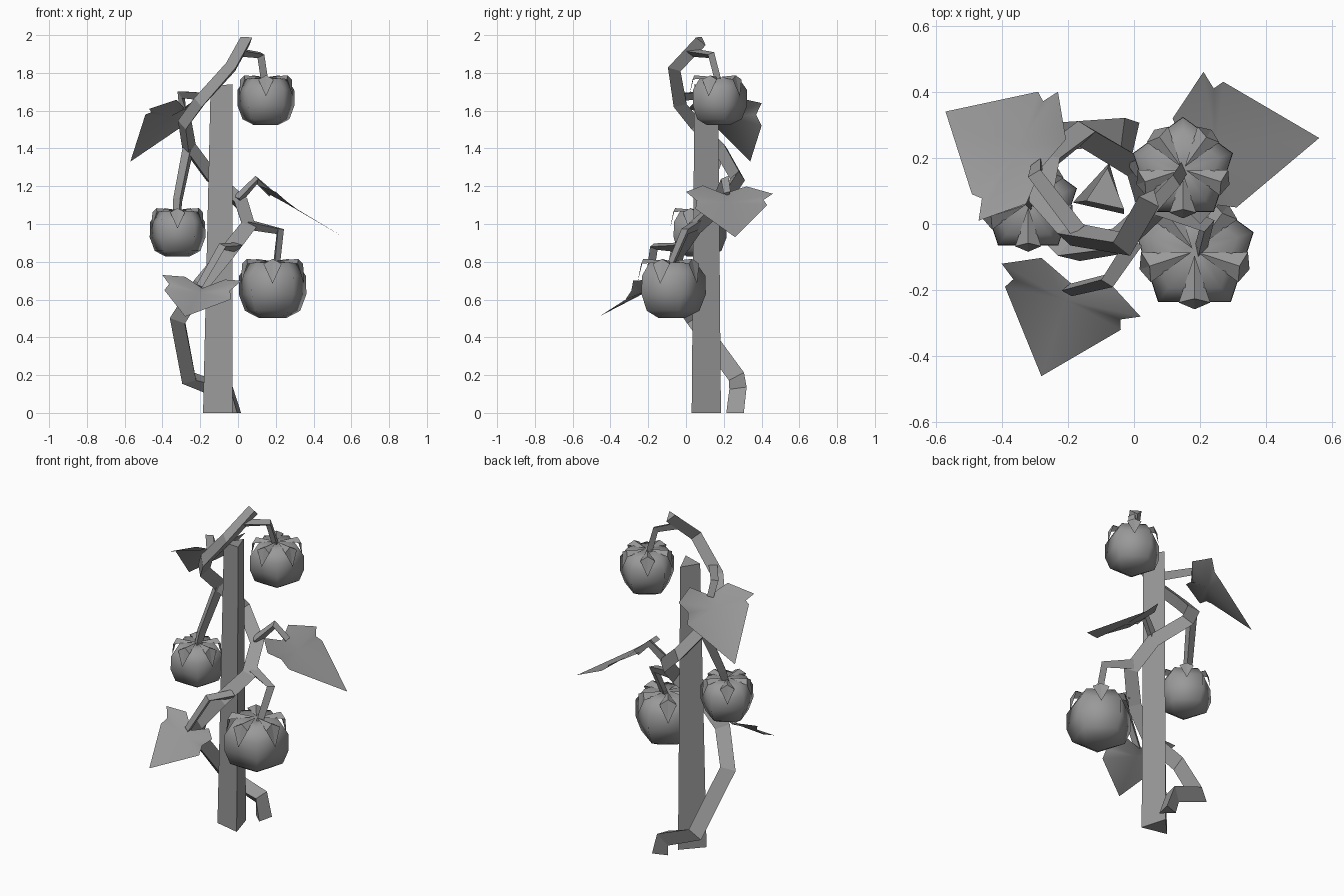
import bpy, bmesh, math
from mathutils import Vector

if "Cube" in bpy.data.objects:
    bpy.data.objects.remove(bpy.data.objects["Cube"])

GREY = (0.32, 0.32, 0.32, 1)
mat = bpy.data.materials.new("plain grey")
mat.use_nodes = True
mat.diffuse_color = GREY
mat.node_tree.nodes["Principled BSDF"].inputs["Base Color"].default_value = GREY


def finish(name, bm, smooth=False, closed=True):
    if closed:
        bmesh.ops.recalc_face_normals(bm, faces=bm.faces)
    mesh = bpy.data.meshes.new(name)
    bm.to_mesh(mesh)
    bm.free()
    mesh.materials.append(mat)
    for p in mesh.polygons:
        p.use_smooth = smooth
    obj = bpy.data.objects.new(name, mesh)
    bpy.context.collection.objects.link(obj)


def loft(bm, rings):
    """Bridge rings of points and cap both ends."""
    rows = [[bm.verts.new(p) for p in ring] for ring in rings]
    n = len(rows[0])
    for a, b in zip(rows, rows[1:]):
        for i in range(n):
            j = (i + 1) % n
            bm.faces.new((a[i], a[j], b[j], b[i]))
    bm.faces.new(rows[0])
    bm.faces.new(rows[-1])


def stem(name, path, radii):
    """Three-sided stem swept along a path, tapering, cut flat at the ground."""
    pts = [Vector(p) for p in path]
    last = len(pts) - 1
    normal = Vector((0.3, -1, 0.2))
    rings = []
    for k, p in enumerate(pts):
        t = (pts[min(k + 1, last)] - pts[max(k - 1, 0)]).normalized()
        normal = (normal - t * normal.dot(t)).normalized()
        side = t.cross(normal)
        r = radii[0] + (radii[1] - radii[0]) * k / last
        ring = [p + r * (normal * math.cos(a) + side * math.sin(a))
                for a in (math.tau * i / 3 for i in range(3))]
        for v in ring:
            v.z = 0 if p.z == 0 else max(v.z, 0)
        rings.append(ring)
    bm = bmesh.new()
    loft(bm, rings)
    finish(name, bm)


def polar(c, r, angle, z):
    return Vector(c) + Vector((r * math.cos(angle), r * math.sin(angle), z))


def fruit(name, centre, size):
    """Five-sided rounded fruit with a pointed sepal over each side."""
    profile = [(0.42, -0.86), (0.82, -0.66), (1.0, -0.2), (0.99, 0.32), (0.72, 0.7), (0.15, 0.66)]
    bm = bmesh.new()
    loft(bm, [[polar(centre, r * size, math.radians(18 + 72 * i), z * size) for i in range(5)]
              for r, z in profile])
    finish(name, bm, smooth=True)

    bm = bmesh.new()
    for i in range(5):
        a = math.radians(-90 + 72 * i)

        def pt(r, z, turn=0):
            return bm.verts.new(polar(centre, r * size, a + turn, z * size))
        root = pt(0.06, 0.74)
        left, right = pt(0.86, 0.66, -0.3), pt(0.86, 0.66, 0.3)
        mid, tip = pt(0.76, 0.8), pt(0.93, 0.1)
        for f in ((root, left, mid), (root, mid, right), (left, tip, mid), (mid, tip, right)):
            bm.faces.new(f)
    finish(name + "_sepals", bm, closed=False)


def leaf(name, base, lobe_a, corner_a, tip, corner_b, lobe_b):
    """Broad pointed leaf sheet with a small nick beside each rear lobe."""
    base, lobe_a, corner_a, tip, corner_b, lobe_b = map(
        Vector, (base, lobe_a, corner_a, tip, corner_b, lobe_b))
    centre = (base + corner_a + corner_b) / 3

    def nick(lobe, corner):
        return (lobe + corner) * 0.42 + centre * 0.16

    def shoulder(lobe):
        return lobe + (base - lobe) * 0.5 + (base - tip) * 0.17
    outline = [base, shoulder(lobe_a), lobe_a, nick(lobe_a, corner_a), corner_a, tip,
               corner_b, nick(lobe_b, corner_b), lobe_b, shoulder(lobe_b)]
    bm = bmesh.new()
    mid = bm.verts.new(centre)
    rim = [bm.verts.new(p) for p in outline]
    for i, v in enumerate(rim):
        bm.faces.new((mid, v, rim[(i + 1) % len(rim)]))
    finish(name, bm, smooth=True, closed=False)


# Tapered three-sided support stake
bm = bmesh.new()
loft(bm, [[(-0.185, 0.065, 0), (-0.03, 0.03, 0), (-0.075, 0.185, 0)],
          [(-0.145, 0.07, 1.73), (-0.03, 0.045, 1.74), (-0.08, 0.17, 1.73)]])
finish("stake", bm)

# Main vine winding around the stake
stem("vine", [(-0.02, 0.265, 0.0), (-0.05, 0.28, 0.11), (-0.25, 0.27, 0.18), (-0.31, 0.04, 0.5),
              (-0.19, -0.08, 0.68), (-0.06, -0.06, 0.84), (0.05, 0.04, 0.98),
              (0.01, 0.18, 1.11), (-0.15, 0.275, 1.25), (-0.26, 0.19, 1.40),
              (-0.28, 0.06, 1.53), (-0.2, -0.03, 1.64), (-0.03, -0.06, 1.83),
              (0.05, 0.08, 1.975)], (0.055, 0.039))

# Fruits and their stalks
fruit("upper_fruit", (0.148, 0.165, 1.66), 0.159)
fruit("left_fruit", (-0.32, 0.06, 0.96), 0.155)
fruit("lower_fruit", (0.183, -0.083, 0.665), 0.188)
stem("upper_stalk", [(0.02, 0.02, 1.91), (0.12, 0.13, 1.895), (0.145, 0.17, 1.74)], (0.026, 0.022))
stem("left_stalk", [(-0.26, 0.19, 1.40), (-0.315, 0.09, 1.13), (-0.32, 0.06, 1.04)], (0.035, 0.024))
stem("lower_stalk", [(0.06, 0.06, 1.0), (0.22, 0.0, 0.965), (0.2, -0.08, 0.78)], (0.032, 0.022))

# Leaves and their stalks
leaf("upper_leaf", (-0.28, 0.17, 1.61), (-0.23, 0.40, 1.64), (-0.29, 0.40, 1.52),
     (-0.57, 0.34, 1.33), (-0.49, 0.09, 1.58), (-0.47, 0.01, 1.61))
leaf("right_leaf", (0.16, 0.2, 1.16), (0.2, 0.0, 1.17), (0.31, 0.05, 1.08),
     (0.56, 0.26, 0.93), (0.27, 0.43, 1.1), (0.21, 0.46, 1.16))
leaf("front_leaf", (-0.19, -0.18, 0.66), (-0.4, -0.12, 0.73), (-0.39, -0.19, 0.65),
     (-0.28, -0.46, 0.51), (-0.04, -0.32, 0.6), (0.02, -0.28, 0.7))
stem("upper_leaf_stalk", [(-0.17, -0.02, 1.68), (-0.3, 0.15, 1.69), (-0.29, 0.18, 1.61)], (0.028, 0.022))
stem("right_leaf_stalk", [(0.0, 0.17, 1.13), (0.1, 0.21, 1.235), (0.18, 0.22, 1.16)], (0.03, 0.022))
stem("front_leaf_stalk", [(0.0, -0.05, 0.88), (-0.08, -0.17, 0.88), (-0.2, -0.2, 0.67)], (0.03, 0.022))
